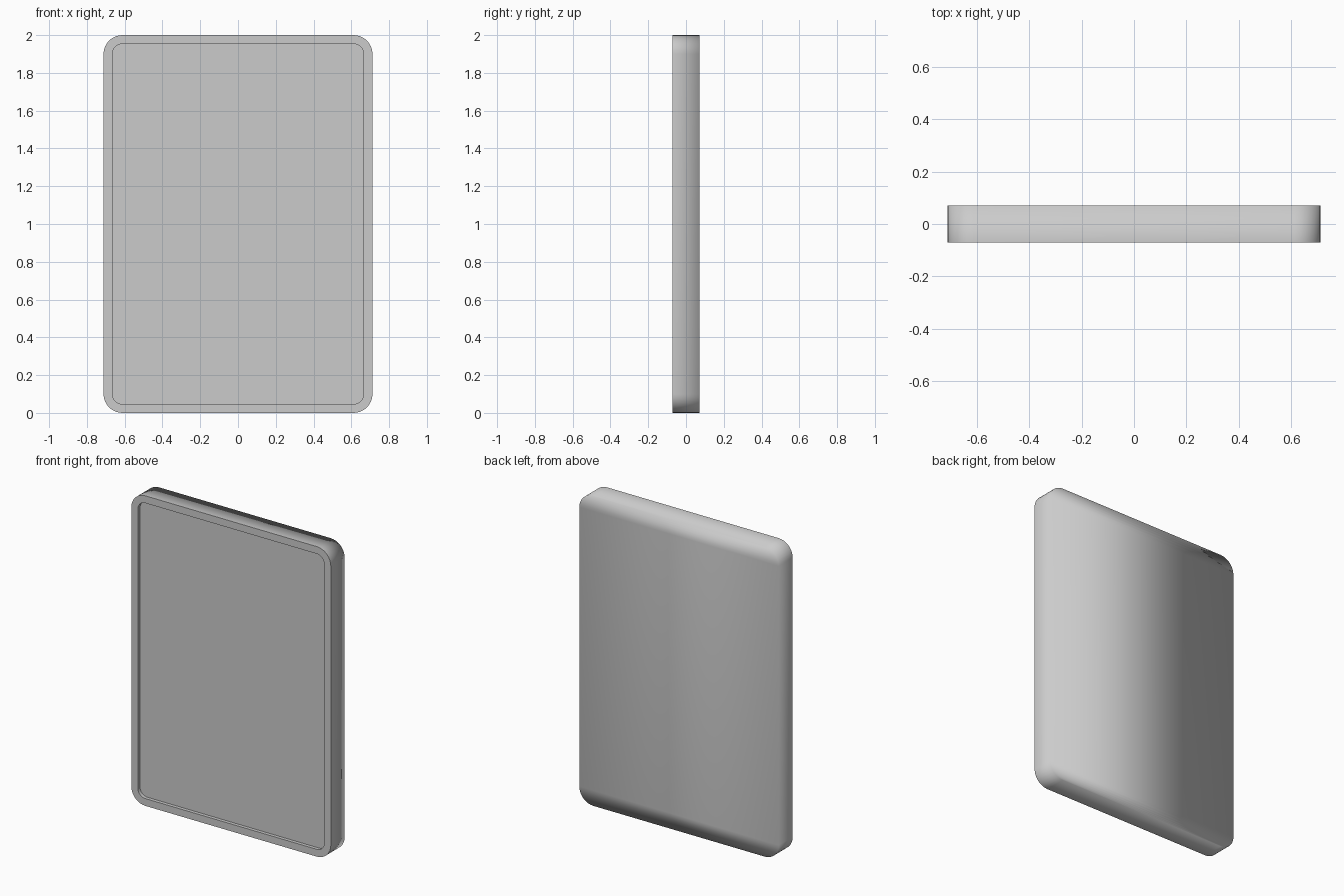
import bpy, bmesh, math

if "Cube" in bpy.data.objects:
    bpy.data.objects.remove(bpy.data.objects["Cube"])

W, H, D = 0.712, 1.0, 0.071      # half width, half height, half depth
RIM, RECESS = 0.047, 0.022       # frame width, screen recess depth
SEG = 8                          # segments per rounded corner


def rounded_loop(bm, hw, hh, r, y):
    """Ring of vertices for a rounded rectangle facing the front."""
    verts = []
    for k, (sx, sz) in enumerate(((1, 1), (-1, 1), (-1, -1), (1, -1))):
        for i in range(SEG + 1):
            a = math.radians(90 * (k + i / SEG))
            verts.append(bm.verts.new((sx * (hw - r) + r * math.cos(a), y,
                                       1.0 + sz * (hh - r) + r * math.sin(a))))
    return verts


def bridge(bm, a, b):
    n = len(a)
    for i in range(n):
        j = (i + 1) % n
        bm.faces.new((a[i], a[j], b[j], b[i]))


def finish(name, bm, sharp_loops):
    bmesh.ops.recalc_face_normals(bm, faces=bm.faces)
    for f in bm.faces:
        f.smooth = True
    for ring in sharp_loops:
        for i, v in enumerate(ring):
            bm.edges.get((v, ring[(i + 1) % len(ring)])).smooth = False
    me = bpy.data.meshes.new(name)
    bm.to_mesh(me)
    bm.free()
    ob = bpy.data.objects.new(name, me)
    bpy.context.collection.objects.link(ob)
    return ob


# Tablet body: softly shaded back and sides, crisp front rim, recessed screen
bm = bmesh.new()
back = rounded_loop(bm, W, H, 0.10, D)
front = rounded_loop(bm, W, H, 0.10, -D)
lip = rounded_loop(bm, W - RIM, H - RIM, 0.053, -D)
floor = rounded_loop(bm, W - RIM, H - RIM, 0.053, -D + RECESS)

bridge(bm, back, front)
bridge(bm, front, lip)
bridge(bm, lip, floor)
bm.faces.new(floor)

# Back panel in horizontal strips, so its shading fades evenly top to bottom
n = len(back)
s = SEG + 1
top = back[:2 * s]
bottom = back[2 * s:][::-1]
for half in (top, bottom):
    for i in range(s - 1):
        quad = (half[i], half[i + 1], half[2 * s - 2 - i], half[2 * s - 1 - i])
        bm.faces.new(quad if i < s - 1 else quad[:3])
bm.faces.new((top[0], top[-1], bottom[-1], bottom[0]))

finish("tablet_body", bm, (front, lip, floor))
